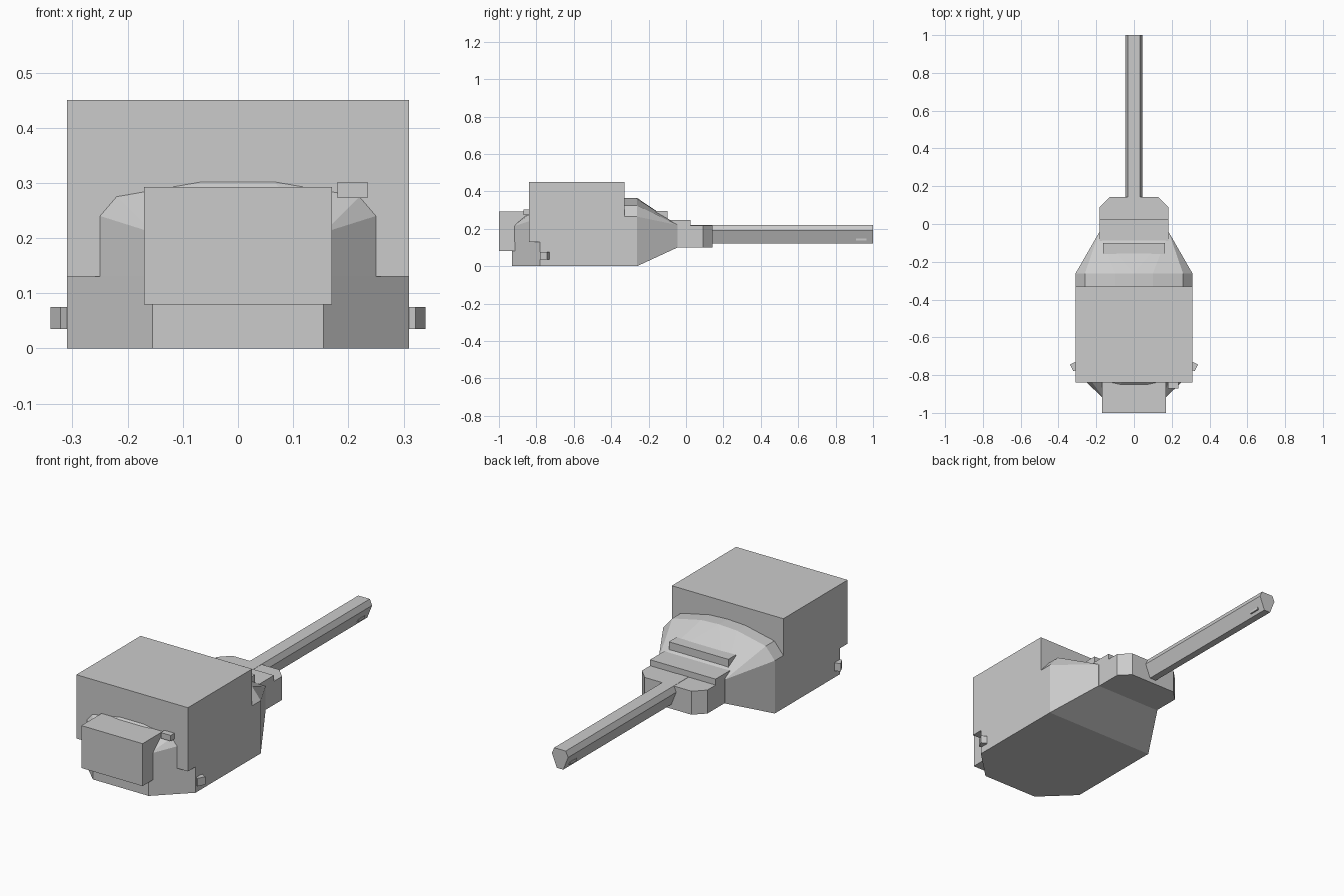
import bpy
import bmesh
import math
from mathutils import Matrix

cube = bpy.data.objects.get("Cube")
if cube:
    bpy.data.objects.remove(cube, do_unlink=True)

grey = bpy.data.materials.new("plain_grey")
grey.use_nodes = True
colour = (0.6, 0.6, 0.6, 1)
grey.diffuse_color = colour
grey.node_tree.nodes["Principled BSDF"].inputs["Base Color"].default_value = colour


def finish(bm, name):
    """Turn a bmesh into a named grey object."""
    bmesh.ops.recalc_face_normals(bm, faces=bm.faces)
    mesh = bpy.data.meshes.new(name)
    bm.to_mesh(mesh)
    bm.free()
    mesh.materials.append(grey)
    obj = bpy.data.objects.new(name, mesh)
    bpy.context.collection.objects.link(obj)
    return obj


def box(name, x, y, z, turn=0):
    """Box from (min, max) ranges, optionally turned about its own z axis."""
    bm = bmesh.new()
    centre = [(a + b) / 2 for a, b in (x, y, z)]
    size = [b - a for a, b in (x, y, z)]
    place = Matrix.Translation(centre) @ Matrix.Rotation(turn, 4, "Z")
    bmesh.ops.create_cube(bm, size=1, matrix=place @ Matrix.Diagonal((*size, 1)))
    return finish(bm, name)


def solid(name, half_points):
    """Faceted convex solid, symmetric in x."""
    bm = bmesh.new()
    points = {(s * x, y, z) for x, y, z in half_points for s in (-1, 1)}
    for p in sorted(points):
        bm.verts.new(p)
    result = bmesh.ops.convex_hull(bm, input=bm.verts)
    loose = [v for v in bm.verts if not v.link_faces]
    bmesh.ops.delete(bm, geom=loose, context="VERTS")
    bmesh.ops.dissolve_limit(bm, angle_limit=math.radians(1),
                             verts=bm.verts, edges=bm.edges)
    return finish(bm, name)


def plan(outline, low, high):
    return [(x, y, z) for x, y in outline for z in (low, high)]


def section(profile, back, front):
    return [(x, y, z) for x, z in profile for y in (back, front)]


# Main housing and lower hull with its chamfered nose
box("main_housing", (-0.31, 0.31), (-0.84, -0.33), (0.13, 0.45))
solid("lower_hull", plan([(0.31, -0.33), (0.31, -0.78), (0.155, -0.93)], 0, 0.13))
nose_crown = [(0.25, 0.24), (0.22, 0.275), (0.11, 0.292), (0.065, 0.302)]
solid("upper_nose",
      section(nose_crown, -0.84, -0.83)
      + plan([(0.155, -0.93)], 0.13, 0.21)
      + plan([(0.25, -0.84)], 0.13, 0.24))

# Front equipment box, small sensor and side lugs
box("front_box", (-0.17, 0.17), (-1, -0.84), (0.08, 0.293))
box("small_sensor", (0.18, 0.235), (-0.87, -0.84), (0.273, 0.302))
for name, side in (("left_lug", 1), ("right_lug", -1)):
    cx = side * 0.317
    box(name, (cx - 0.015, cx + 0.015), (-0.775, -0.735), (0.035, 0.075),
        turn=-side * math.radians(27))

# Rear hull tapering to the gun mount, with a low domed roof
roof = [(0.31, 0), (0.31, 0.265), (0.26, 0.325), (0.1, 0.36), (0, 0.365)]
solid("rear_hull", section(roof, -0.33, -0.262) + plan([(0.185, -0.045)], 0.1, 0.22))

# Cross bars stepping down the sloping roof
box("upper_cross_bar", (-0.165, 0.165), (-0.16, -0.1), (0.24, 0.295))
box("lower_cross_bar", (-0.182, 0.182), (-0.09, 0.025), (0.2, 0.248))

# Gun mount with chamfered corners
solid("gun_mount",
      plan([(0.182, -0.06), (0.182, 0.09), (0.13, 0.142)], 0.1, 0.218))

# Six-sided barrel with a small slot plate on each side near the muzzle
solid("barrel", section([(0.032, 0.219), (0.045, 0.19), (0.018, 0.122)], 0.02, 1))
for name, side in (("left_muzzle_slot", 1), ("right_muzzle_slot", -1)):
    cx = side * 0.027
    box(name, (cx - 0.004, cx + 0.004), (0.91, 0.965), (0.137, 0.149))
